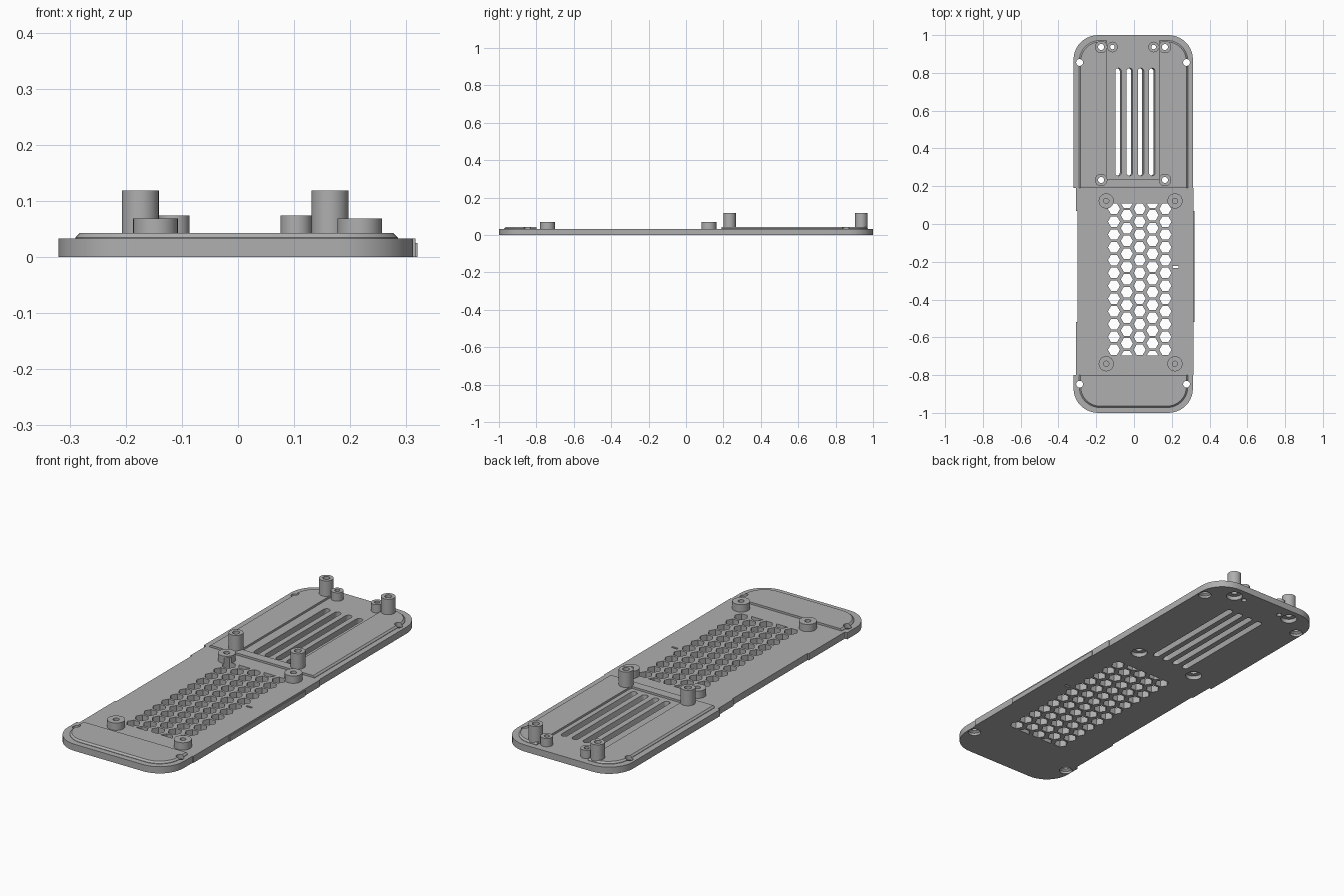
import bpy, bmesh
from math import sin, cos, pi, radians

cube = bpy.data.objects.get("Cube")
if cube:
    bpy.data.objects.remove(cube, do_unlink=True)

grey = bpy.data.materials.new("plain grey")
grey.use_nodes = True
colour = (0.43, 0.43, 0.43, 1)
grey.diffuse_color = colour
grey.node_tree.nodes["Principled BSDF"].inputs["Base Color"].default_value = colour


def arc(cx, cy, r, start, end, n=10):
    steps = [radians(start + (end - start) * i / n) for i in range(n + 1)]
    return [(cx + r * cos(a), cy + r * sin(a)) for a in steps]


def circle(cx, cy, r, n=32):
    return arc(cx, cy, r, 0, 360, n)[:-1]


def rect(x0, x1, y0, y1):
    return [(x0, y0), (x1, y0), (x1, y1), (x0, y1)]


def loft(bm, *layers):
    """Closed solid through stacked (outline, height) layers."""
    rings = [[bm.verts.new((x, y, z)) for x, y in ring] for ring, z in layers]
    faces = [bm.faces.new(rings[0][::-1]), bm.faces.new(rings[-1])]
    for low, high in zip(rings, rings[1:]):
        for i in range(len(low)):
            j = (i + 1) % len(low)
            faces.append(bm.faces.new((low[i], low[j], high[j], high[i])))
    bmesh.ops.recalc_face_normals(bm, faces=faces)


def make(name, bm):
    mesh = bpy.data.meshes.new(name)
    bm.to_mesh(mesh)
    bm.free()
    ob = bpy.data.objects.new(name, mesh)
    bpy.context.collection.objects.link(ob)
    mesh.materials.append(grey)
    return ob


def solid(name, *layers):
    bm = bmesh.new()
    loft(bm, *layers)
    return make(name, bm)


def cut(ob, cutter):
    mod = ob.modifiers.new("cut", "BOOLEAN")
    mod.operation = "DIFFERENCE"
    mod.solver = "EXACT"
    mod.object = cutter
    bpy.ops.object.select_all(action="DESELECT")
    bpy.context.view_layer.objects.active = ob
    ob.select_set(True)
    bpy.ops.object.modifier_apply(modifier=mod.name)


TOP, LIP = 0.033, 0.043
LEFT, RIGHT, R = -0.32, 0.312, 0.13

# Base plate with rounded ends and stepped sides
outline = (arc(RIGHT - R, 1 - R, R, 0, 90) + arc(LEFT + R, 1 - R, R, 90, 180)
           + [(LEFT, 0.19), (-0.307, 0.19), (-0.307, 0.07), (-0.3, 0.07),
              (-0.3, -0.52), (-0.307, -0.52), (-0.307, -0.8), (LEFT, -0.8)]
           + arc(LEFT + R, R - 1, R, 180, 270) + arc(RIGHT - R, R - 1, R, 270, 360)
           + [(RIGHT, -0.8), (0.316, -0.8), (0.316, 0.19), (RIGHT, 0.19)])
plate = solid("base_plate", (outline, 0), (outline, TOP))
side_tab = solid("side_tab", (rect(0.316, 0.32, -0.52, 0.07), 0),
                 (rect(0.316, 0.32, -0.52, 0.07), 0.025))


# Raised end panels with sloping outer edges
def end_panel(inset, straight, end, side):
    x0, x1, r = -0.29 + inset, 0.285 - inset, 0.11 - inset
    y = end - inset
    ring = ([(x0, straight), (x1, straight)] + arc(x1 - r, y - r, r, 0, 90)
            + arc(x0 + r, y - r, r, 90, 180))
    return [(px, py * side) for px, py in ring]


panels = []
for name, straight, side in (("rear_panel", 0.19, 1), ("front_panel", 0.8, -1)):
    panels.append(solid(name, (end_panel(0, straight, 0.972, side), TOP - 0.001),
                        (end_panel(0, straight, 0.972, side), TOP + 0.002),
                        (end_panel(0.008, straight, 0.972, side), LIP)))
pocket = rect(-0.145, 0.135, 0.235, 1.1)
pocket_cutter = solid("pocket_cutter", (pocket, 0), (pocket, 0.1))
cut(panels[0], pocket_cutter)

# Mounting posts
tall = [(x, y) for x in (-0.174, 0.164) for y in (0.233, 0.937)]
small = [(-0.114, 0.937), (0.104, 0.937)]
low = [(x, y) for x in (-0.147, 0.217) for y in (0.122, -0.74)]
posts = []
for name, places, r, height in (("tall_post", tall, 0.033, 0.119),
                                ("small_post", small, 0.028, 0.074),
                                ("low_post", low, 0.04, 0.069)):
    for x, y in places:
        posts.append(solid(name, (circle(x, y, r), 0.03), (circle(x, y, r), height)))

# One combined cutter for every opening
bm = bmesh.new()
for x, y in tall:
    loft(bm, (circle(x, y, 0.038), -0.01), (circle(x, y, 0.038), 0.02),
         (circle(x, y, 0.016), 0.02), (circle(x, y, 0.016), 0.2))
for x, y in small:
    loft(bm, (circle(x, y, 0.012), -0.01), (circle(x, y, 0.012), 0.2))
for x, y in low:
    loft(bm, (circle(x, y, 0.014), 0.04), (circle(x, y, 0.014), 0.2))
for x in (-0.288, 0.278):
    for y in (0.855, -0.848):
        loft(bm, (circle(x, y, 0.03), -0.01), (circle(x, y, 0.03), 0.012),
             (circle(x, y, 0.018), 0.02), (circle(x, y, 0.018), 0.2))


# Slanted vent slots
def stadium(x, y0, y1, r):
    return arc(x, y1 - r, r, 0, 180) + arc(x, y0 + r, r, 180, 360)


for i in range(4):
    x = -0.08 + i * 0.0595
    loft(bm, (stadium(x - 0.014, 0.255, 0.825, 0.016), -0.01),
         (stadium(x + 0.004, 0.255, 0.825, 0.016), 0.06))

# Hexagonal vent grid, with half cells closing the offset columns
PITCH, HEX = 0.0678, 0.032
for col in range(5):
    x = -0.106 + col * 0.068
    odd = col % 2
    for row in range(12 - odd):
        y = 0.08 - (row + odd / 2) * PITCH
        ring = circle(x, y, HEX, 6)
        loft(bm, (ring, -0.01), (ring, 0.06))
    if odd:
        for y, d in ((0.109, -1), (-0.696, 1)):
            ring = [(x - HEX, y), (x - HEX / 2, y + d * 0.024),
                    (x + HEX / 2, y + d * 0.024), (x + HEX, y)]
            loft(bm, (ring, -0.01), (ring, 0.06))

# Little latch slot beside the grid
slot = rect(0.205, 0.235, -0.232, -0.222)
loft(bm, (slot, -0.01), (slot, 0.06))
openings = make("openings_cutter", bm)

for ob in [plate] + panels + posts:
    cut(ob, openings)
for helper in (openings, pocket_cutter):
    bpy.data.objects.remove(helper, do_unlink=True)

# Smooth the round walls, keep the edges crisp
bpy.ops.object.select_all(action="DESELECT")
for ob in [plate, side_tab] + panels + posts:
    ob.select_set(True)
bpy.context.view_layer.objects.active = plate
bpy.ops.object.shade_smooth_by_angle(angle=radians(30))
